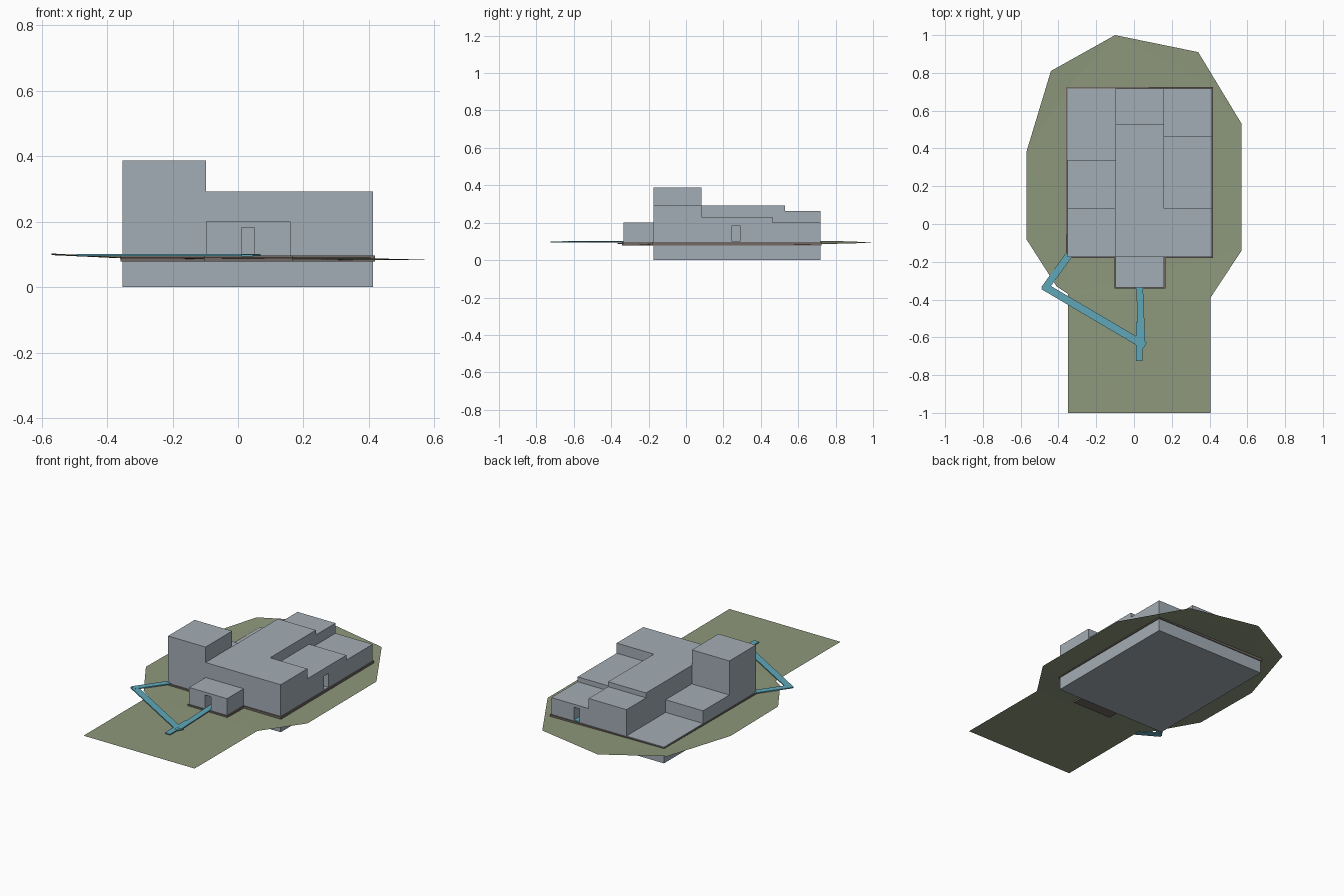
import bpy, bmesh
from mathutils import Vector

if "Cube" in bpy.data.objects:
    bpy.data.objects.remove(bpy.data.objects["Cube"])


def material(name, rgb):
    m = bpy.data.materials.new(name)
    m.diffuse_color = (*rgb, 1.0)
    m.use_nodes = True
    m.node_tree.nodes["Principled BSDF"].inputs["Base Color"].default_value = m.diffuse_color
    return m


WALL = material("wall grey", (0.37, 0.42, 0.465))
GRASS = material("grass green", (0.27, 0.315, 0.20))
PATH = material("path blue", (0.115, 0.39, 0.48))
TRIM = material("trim brown", (0.17, 0.14, 0.125))


def make(name, bm, mat):
    bmesh.ops.recalc_face_normals(bm, faces=bm.faces)
    me = bpy.data.meshes.new(name)
    bm.to_mesh(me)
    bm.free()
    me.materials.append(mat)
    ob = bpy.data.objects.new(name, me)
    bpy.context.collection.objects.link(ob)
    return ob


def box(name, x0, x1, y0, y1, z0, z1, mat=WALL):
    bm = bmesh.new()
    bmesh.ops.create_cube(bm, size=1)
    for v in bm.verts:
        v.co = Vector(((x0 + x1) / 2 + v.co.x * (x1 - x0),
                       (y0 + y1) / 2 + v.co.y * (y1 - y0),
                       (z0 + z1) / 2 + v.co.z * (z1 - z0)))
    return make(name, bm, mat)


def doorway(ob, *bounds):
    """Cut an open doorway into a block."""
    cutter = box("doorway_cutter", *bounds)
    cutter.hide_render = True
    mod = ob.modifiers.new("doorway", 'BOOLEAN')
    mod.operation = 'DIFFERENCE'
    mod.solver = 'EXACT'
    mod.object = cutter
    bpy.context.view_layer.objects.active = ob
    bpy.ops.object.modifier_apply(modifier=mod.name)
    bpy.data.objects.remove(cutter)


# Plan lines shared by the blocks
XL, XA, XB, XR = -0.353, -0.098, 0.16, 0.413
YF, YA, YB = -0.175, 0.083, 0.718
BASE = 0.08

# Basement and the stepped blocks of the building
box("basement", XL, XR, YF, YB, 0.0, BASE)
box("tower", XL, XA, YF, YA, BASE, 0.387)
box("front_hall", XA, XR, YF, YA, BASE, 0.292)
box("middle_wing", XA, XB, YA, 0.528, BASE, 0.292)
box("middle_back_wing", XA, XB, 0.528, YB, BASE, 0.262)
right_wing = box("right_wing", XB, XR, YA, 0.463, BASE, 0.23)
back_wing = box("right_back_wing", XB, XR, 0.463, YB, BASE, 0.2)
box("left_wing", XL, XA, YA, 0.338, BASE, 0.178)
box("terrace", XL, XA, 0.338, YB, BASE, 0.1)
porch = box("porch", XA, XB, -0.335, YF, BASE, 0.2)

# Doorways
doorway(porch, 0.01, 0.05, -0.36, -0.2, 0.1, 0.182)
doorway(right_wing, 0.27, 0.44, 0.245, 0.288, 0.1, 0.185)
doorway(back_wing, 0.22, 0.26, 0.58, 0.75, 0.1, 0.182)
box("back_door_floor", 0.22, 0.26, 0.582, YB, 0.1, 0.103, PATH)

# Floor trim around the building and the porch
box("floor_trim", XL - 0.006, XR + 0.006, YF - 0.006, YB + 0.006, 0.078, 0.097, TRIM)
box("porch_trim", XA - 0.006, XB + 0.006, -0.341, YF, 0.078, 0.097, TRIM)

# Ground sheet, with the building footprint left open
outline = [(-0.35, -1, .09), (0.405, -1, .09), (0.405, -0.39, .088), (0.57, -0.14, .083),
           (0.57, 0.53, .084), (0.34, 0.91, .09), (-0.1, 1, .095), (-0.44, 0.81, .102),
           (-0.57, 0.38, .098), (-0.57, -0.08, .103), (-0.41, -0.33, .094), (-0.35, -0.37, .09)]
footprint = [(XL, YF, .088), (XR, YF, .083), (XR, YB, .085), (XL, YB, .094)]
bm = bmesh.new()
edges = []
for loop in (outline, footprint):
    vs = [bm.verts.new(p) for p in loop]
    edges += [bm.edges.new((vs[i - 1], vs[i])) for i in range(len(vs))]
bmesh.ops.triangle_fill(bm, edges=edges, use_beauty=True, use_dissolve=False)
bmesh.ops.recalc_face_normals(bm, faces=bm.faces)
if sum(f.normal.z for f in bm.faces) < 0:
    bmesh.ops.reverse_faces(bm, faces=bm.faces)
me = bpy.data.meshes.new("ground")
bm.to_mesh(me)
bm.free()
me.materials.append(GRASS)
bpy.context.collection.objects.link(bpy.data.objects.new("ground", me))


def path_strip(name, a, b, width, top):
    """Thin straight paving strip from a to b."""
    a, b = Vector(a), Vector(b)
    d = (b - a).normalized() * width / 2
    side = Vector((-d.y, d.x))
    bm = bmesh.new()
    corners = [a + side, b + side, b - side, a - side]
    face = bm.faces.new([bm.verts.new((p.x, p.y, top - 0.006)) for p in corners])
    ext = bmesh.ops.extrude_face_region(bm, geom=[face])
    for v in ext["geom"]:
        if isinstance(v, bmesh.types.BMVert):
            v.co.z = top
    return make(name, bm, PATH)


# Footpaths
path_strip("entry_path", (0.028, -0.3), (0.042, -0.635), 0.036, 0.102)
path_strip("gate_path", (0.028, -0.52), (0.028, -0.725), 0.036, 0.1)
path_strip("long_path", (0.058, -0.645), (-0.48, -0.328), 0.04, 0.101)
path_strip("tower_path", (-0.475, -0.345), (-0.345, -0.165), 0.038, 0.102)
